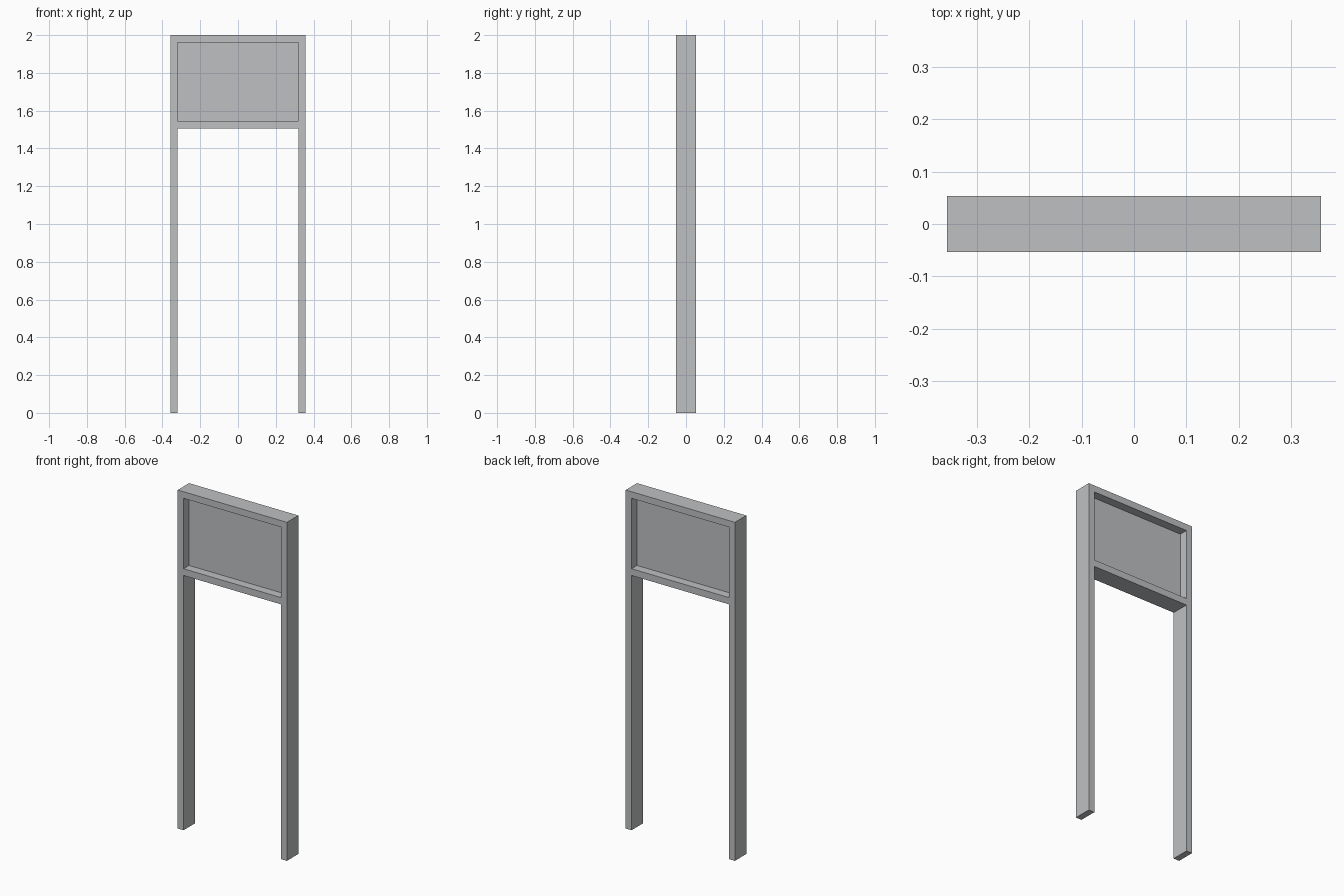
import bpy, bmesh

if "Cube" in bpy.data.objects:
    bpy.data.objects.remove(bpy.data.objects["Cube"])

# Overall sizes
DEPTH = 0.106
XS = [-0.357, -0.319, 0.319, 0.357]
ZS = [0.0, 1.505, 1.545, 1.961, 2.0]

grey = bpy.data.materials.new("plain grey")
grey.diffuse_color = (0.52, 0.53, 0.54, 1.0)
grey.use_nodes = True
grey.node_tree.nodes["Principled BSDF"].inputs["Base Color"].default_value = grey.diffuse_color


def extruded_cells(name, xs, zs, holes, depth):
    """Fill an x/z grid except for the holes, then extrude it along y."""
    bm = bmesh.new()
    verts = [[bm.verts.new((x, -depth / 2, z)) for z in zs] for x in xs]
    for i in range(len(xs) - 1):
        for j in range(len(zs) - 1):
            if (i, j) not in holes:
                bm.faces.new((verts[i][j], verts[i + 1][j],
                              verts[i + 1][j + 1], verts[i][j + 1]))
    ext = bmesh.ops.extrude_face_region(bm, geom=bm.faces[:], use_keep_orig=True)
    moved = [g for g in ext["geom"] if isinstance(g, bmesh.types.BMVert)]
    bmesh.ops.translate(bm, verts=moved, vec=(0, depth, 0))
    bmesh.ops.recalc_face_normals(bm, faces=bm.faces[:])
    mesh = bpy.data.meshes.new(name)
    bm.to_mesh(mesh)
    bm.free()
    mesh.materials.append(grey)
    obj = bpy.data.objects.new(name, mesh)
    bpy.context.collection.objects.link(obj)
    return obj


# Two posts joined by a top and a bottom rail
extruded_cells("sign_frame", XS, ZS, {(1, 0), (1, 2)}, DEPTH)

# Thin board set midway in the frame, recessed on both sides
extruded_cells("sign_panel", XS[1:3], ZS[2:4], set(), 0.004)
